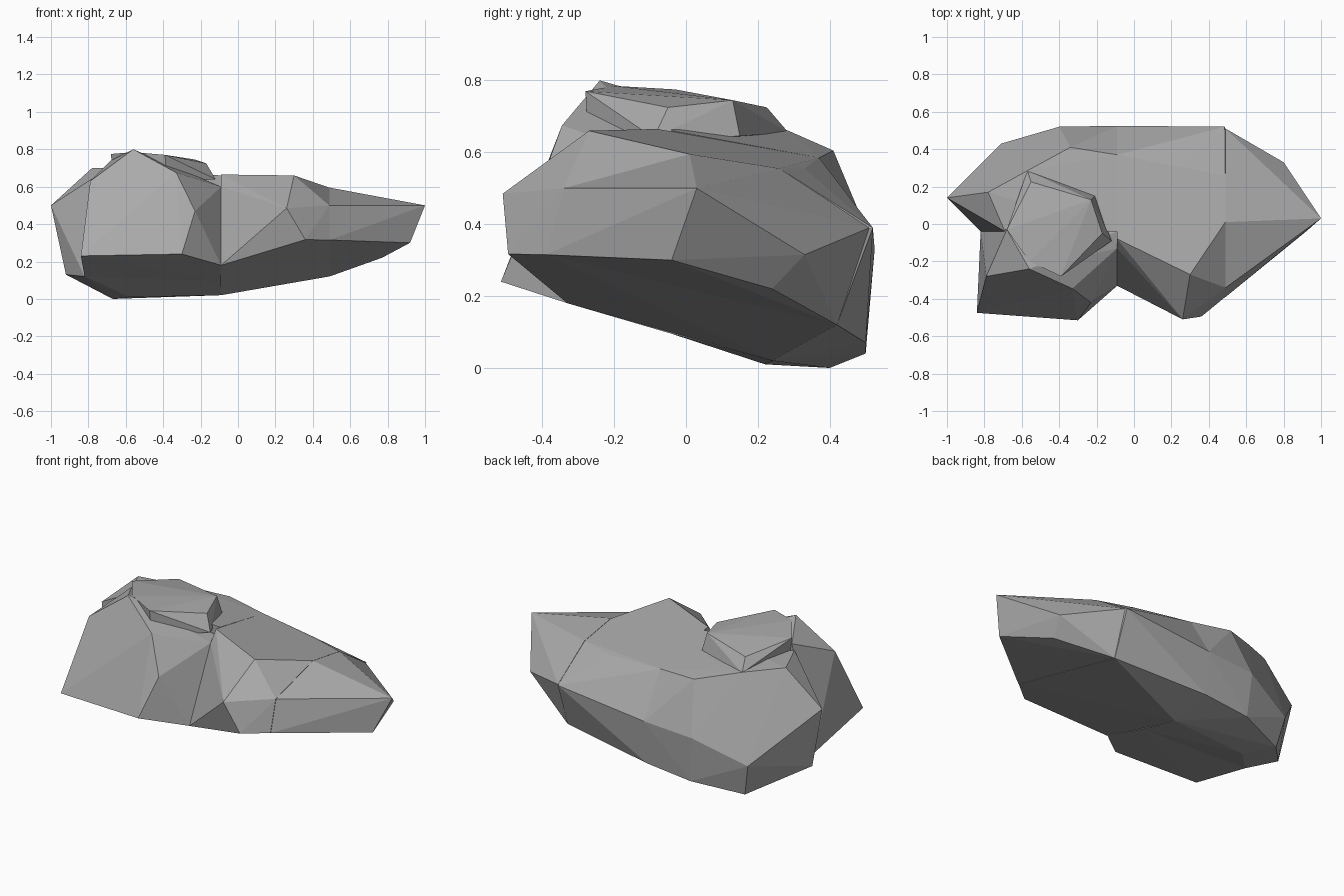
import bpy, bmesh, math

stone = bpy.data.materials.new("grey_stone")
stone.diffuse_color = (0.40, 0.40, 0.40, 1)


def chunk(name, points):
    """Flat-faced convex boulder chunk wrapped around its corner points."""
    bm = bmesh.new()
    for p in points:
        bm.verts.new(p)
    res = bmesh.ops.convex_hull(bm, input=bm.verts[:])
    loose = [v for v in bm.verts if not v.link_faces]
    bmesh.ops.delete(bm, geom=loose, context='VERTS')
    bmesh.ops.dissolve_limit(bm, angle_limit=math.radians(1.5),
                             verts=bm.verts[:], edges=bm.edges[:])
    bmesh.ops.recalc_face_normals(bm, faces=bm.faces[:])
    me = bpy.data.meshes.new(name)
    bm.to_mesh(me)
    bm.free()
    me.materials.append(stone)
    ob = bpy.data.objects.new(name, me)
    bpy.context.collection.objects.link(ob)
    return ob


def section(x, yz):
    """Points of a cut face across the rock at a given x."""
    return [(x, y, z) for y, z in yz]


# Cut faces shared by neighbouring chunks
right_cut = [(0.01, 0.595), (-0.34, 0.50), (-0.39, 0.315),
             (0.42, 0.12), (0.51, 0.39), (0.26, 0.555)]
left_cut = [(-0.33, 0.18), (-0.13, 0.60), (-0.08, 0.665), (0.37, 0.585),
            (0.525, 0.33), (0.50, 0.07), (0.24, 0.02)]

# Right wedge
chunk("right_wedge", section(0.49, right_cut) + [
    (1.0, 0.03, 0.50), (0.92, -0.04, 0.30), (0.77, 0.24, 0.22), (0.80, 0.33, 0.315)])

# Middle block
chunk("middle_block", section(0.488, right_cut) + section(-0.09, left_cut) + [
    (0.30, -0.27, 0.66), (0.26, -0.51, 0.485), (0.36, -0.495, 0.317),
    (0.28, 0.33, 0.555), (0.485, 0.52, 0.39)])

# Back left block, cut off along y = -0.04
chunk("back_left_block", section(-0.09, left_cut[3:]) + [
    (-0.09, -0.04, 0.66), (-0.09, -0.04, 0.095),
    (-1.0, 0.14, 0.50), (-0.92, 0.12, 0.13), (-0.82, -0.04, 0.12), (-0.69, -0.04, 0.70),
    (-0.78, 0.17, 0.70), (-0.57, 0.285, 0.66), (-0.34, 0.41, 0.605),
    (-0.71, 0.43, 0.19), (-0.67, 0.40, 0.0), (-0.58, 0.22, 0.01),
    (-0.40, 0.52, 0.31), (-0.38, 0.50, 0.04)])

# Front left lump
chunk("front_left_lump", section(-0.09, left_cut[:2]) + [
    (-0.09, -0.04, 0.60), (-0.09, -0.04, 0.095),
    (-0.84, -0.475, 0.23), (-0.30, -0.515, 0.24), (-0.23, -0.42, 0.47),
    (-0.33, -0.345, 0.675), (-0.56, -0.24, 0.80), (-0.79, -0.28, 0.63),
    (-0.82, -0.04, 0.12), (-0.68, -0.03, 0.74)])

# Sloping cap slab on top of the left side
chunk("cap_slab", [
    (-0.39, -0.28, 0.77), (-0.56, -0.20, 0.785), (-0.68, -0.03, 0.775),
    (-0.55, 0.225, 0.725), (-0.23, 0.13, 0.745), (-0.17, -0.05, 0.725),
    (-0.57, 0.285, 0.655), (-0.21, 0.15, 0.645), (-0.12, -0.09, 0.64),
    (-0.38, -0.27, 0.62), (-0.66, -0.03, 0.62)])
